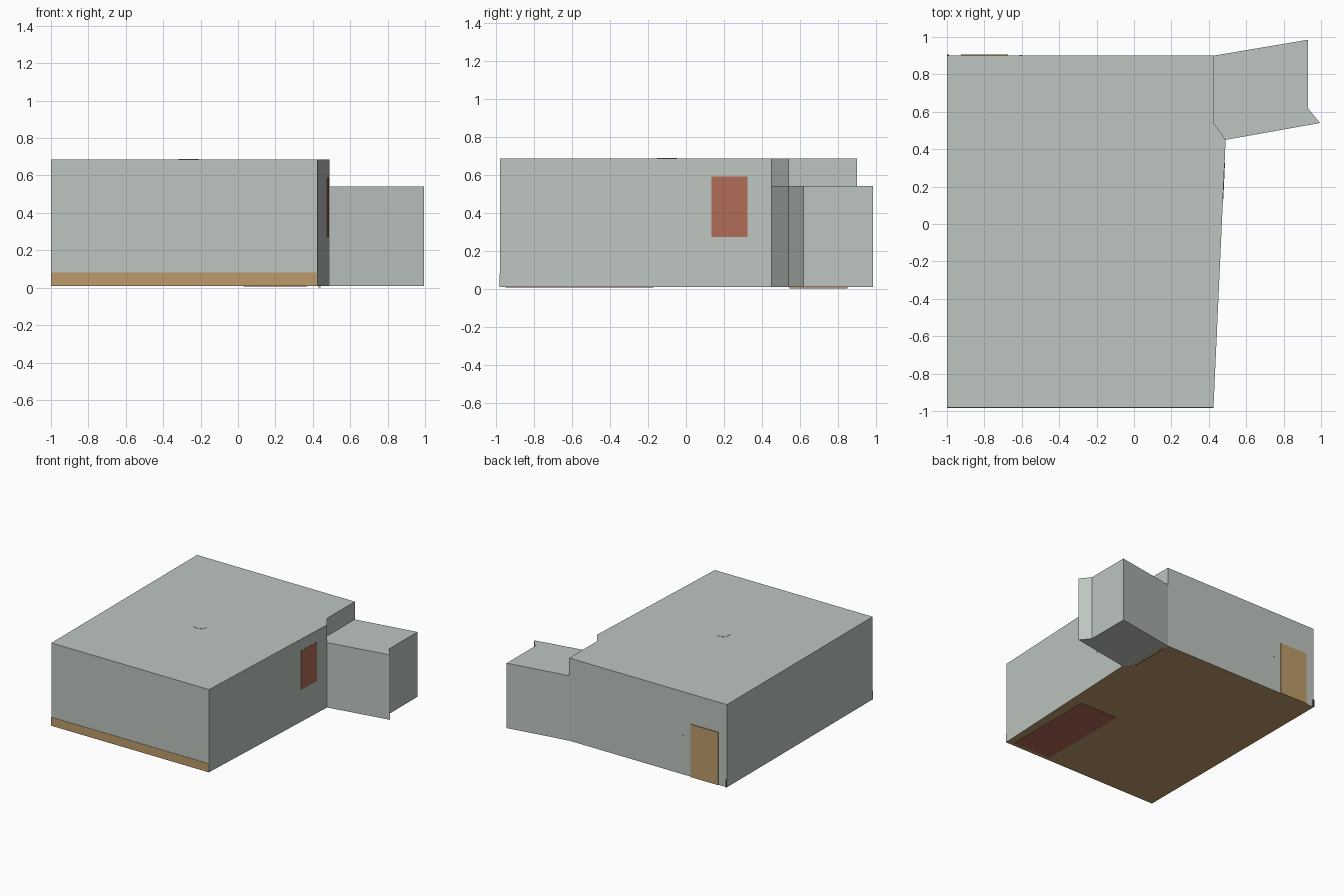
import bpy, bmesh, math

if "Cube" in bpy.data.objects:
    bpy.data.objects.remove(bpy.data.objects["Cube"])

Z0, ZTOP, ZLOW = 0.01, 0.685, 0.54


def mat(name, rgb):
    m = bpy.data.materials.new(name)
    m.diffuse_color = (*rgb, 1)
    m.use_nodes = True
    m.node_tree.nodes["Principled BSDF"].inputs["Base Color"].default_value = m.diffuse_color
    return m


WALL = mat("grey green plaster", (0.51, 0.56, 0.52))
WOOD = mat("brown wood", (0.51, 0.33, 0.145))
RED = mat("brick red", (0.43, 0.147, 0.095))
DARK = mat("dark metal", (0.08, 0.08, 0.075))


def finish(name, bm, mats):
    me = bpy.data.meshes.new(name)
    bm.to_mesh(me)
    bm.free()
    for m in mats:
        me.materials.append(m)
    ob = bpy.data.objects.new(name, me)
    bpy.context.collection.objects.link(ob)
    return ob


def prism(name, pts, z0, z1, mats, floor_index=0, open_sides=(), open_from=None):
    """Counter-clockwise footprint raised from z0 to z1.
    Sides in open_sides only start at height open_from (None = no face)."""
    bm = bmesh.new()
    lo = [bm.verts.new((x, y, z0)) for x, y in pts]
    hi = [bm.verts.new((x, y, z1)) for x, y in pts]
    bm.faces.new(lo[::-1]).material_index = floor_index
    bm.faces.new(hi)
    n = len(pts)
    for i in range(n):
        j = (i + 1) % n
        if i not in open_sides:
            bm.faces.new((lo[i], lo[j], hi[j], hi[i]))
        elif open_from is not None:
            a = bm.verts.new((*pts[i], open_from))
            b = bm.verts.new((*pts[j], open_from))
            bm.faces.new((a, b, hi[j], hi[i]))
    return finish(name, bm, mats)


def box(name, x0, x1, y0, y1, z0, z1, m):
    return prism(name, [(x0, y0), (x1, y0), (x1, y1), (x0, y1)], z0, z1, [m])


# main room: wooden floor, slanted right wall, open below the header to the alcove
room = [(-1, -0.98), (0.425, -0.98), (0.49, 0.45), (0.425, 0.54), (0.425, 0.9), (-1, 0.9)]
prism("main_room", room, Z0, ZTOP, [WALL, WOOD], 1, (2, 3), ZLOW)

# lower side alcove with the projecting corner
alcove = [(0.49, 0.45), (0.995, 0.54), (0.93, 0.62), (0.93, 0.985), (0.425, 0.9), (0.425, 0.54)]
prism("side_alcove", alcove, Z0, ZLOW, [WALL], 0, (4, 5))

# skirting board along the front wall, and its end at the back left corner
box("front_skirting", -1, 0.425, -0.983, -0.979, Z0, 0.08, WOOD)
box("skirting_end", -1.001, -0.99, 0.899, 0.907, Z0, 0.07, DARK)

# back door and light switch
box("back_door", -0.925, -0.675, 0.899, 0.907, Z0, 0.44, WOOD)
box("light_switch", -0.612, -0.6, 0.899, 0.903, 0.30, 0.33, WALL)

# red panel following the slanted right wall
wall_x = lambda y: 0.425 + 0.065 * (y + 0.98) / 1.43
y0, y1 = 0.135, 0.325
prism("wall_panel", [(wall_x(y0) - 0.003, y0), (wall_x(y0) + 0.002, y0),
                     (wall_x(y1) + 0.002, y1), (wall_x(y1) - 0.003, y1)], 0.272, 0.59, [RED])

# rug showing under the floor, and alcove threshold
box("rug", 0.03, 0.37, -0.95, -0.17, 0.007, 0.012, RED)
box("threshold", 0.43, 0.442, 0.545, 0.85, 0.0, 0.011, WOOD)

# round ceiling lamp base just breaking the roof
ring = [(-0.265 + 0.053 * math.cos(a * math.tau / 32), -0.1 + 0.053 * math.sin(a * math.tau / 32))
        for a in range(32)]
prism("ceiling_lamp_base", ring, ZTOP - 0.005, ZTOP + 0.002, [WALL])
